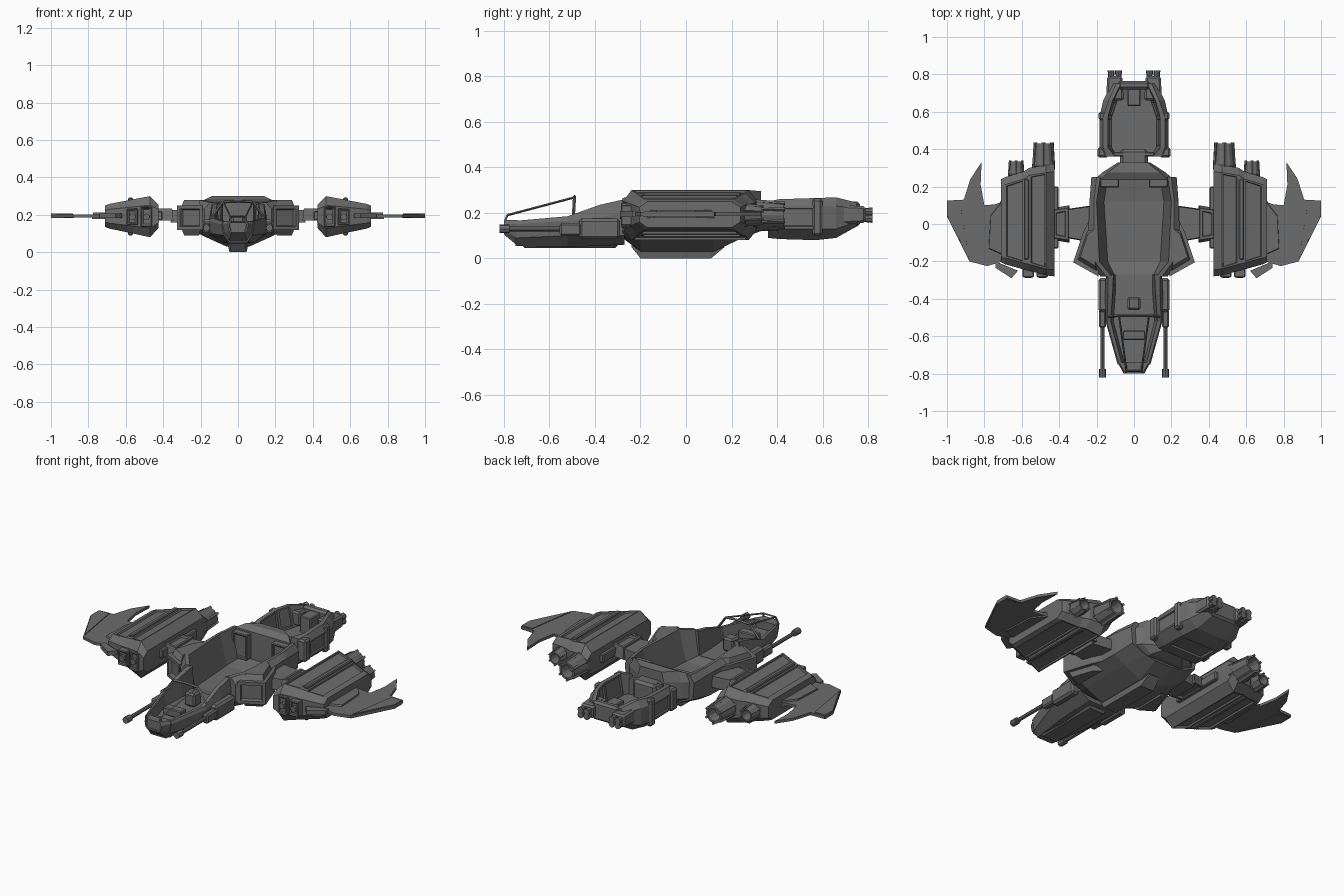
import bpy
import bmesh
from math import pi, cos, sin
from mathutils import Vector, Matrix

if "Cube" in bpy.data.objects:
    bpy.data.objects.remove(bpy.data.objects["Cube"])


def material(name, value):
    m = bpy.data.materials.new(name)
    m.use_nodes = True
    col = (value, value, value, 1)
    m.diffuse_color = col
    m.node_tree.nodes["Principled BSDF"].inputs["Base Color"].default_value = col
    return m


grey = material("hull grey", 0.15)


def finish(name, bm, mirror=False, bevel=0):
    bmesh.ops.recalc_face_normals(bm, faces=bm.faces)
    me = bpy.data.meshes.new(name)
    bm.to_mesh(me)
    bm.free()
    me.materials.append(grey)
    ob = bpy.data.objects.new(name, me)
    bpy.context.collection.objects.link(ob)
    if bevel:
        b = ob.modifiers.new("bevel", "BEVEL")
        b.width, b.segments = bevel, 1
    if mirror:
        ob.modifiers.new("mirror", "MIRROR")
    return ob


def panel(bm, rule, thickness, depth):
    """Sink a bordered panel into every face that meets the rule."""
    bmesh.ops.recalc_face_normals(bm, faces=bm.faces)
    bm.normal_update()
    faces = [f for f in bm.faces if rule(f)]
    if faces:
        bmesh.ops.inset_individual(bm, faces=faces, thickness=thickness, depth=0)
        bmesh.ops.inset_individual(bm, faces=faces, thickness=thickness * 0.3, depth=depth)


def loft(rings):
    bm = bmesh.new()
    rows = [[bm.verts.new(p) for p in r] for r in rings]
    n = len(rows[0])
    for a, b in zip(rows, rows[1:]):
        for i in range(n):
            j = (i + 1) % n
            bm.faces.new((a[i], a[j], b[j], b[i]))
    bm.faces.new(rows[0])
    bm.faces.new(rows[-1])
    return bm


def section(y, half):
    """Symmetric closed ring at y from its right half."""
    return [(x, y, z) for x, z in half] + [(-x, y, z) for x, z in reversed(half)]


def box(name, x, y, z, mirror=True, bevel=0.005, front=0, taper=1):
    """Box from ranges; front sinks the -y face, taper narrows the +y end."""
    cx, cz = sum(x) / 2, sum(z) / 2
    ring = [(x[0], z[0]), (x[1], z[0]), (x[1], z[1]), (x[0], z[1])]
    bm = loft([[(cx + (a - cx) * t, yy, cz + (b - cz) * t) for a, b in ring]
               for yy, t in ((y[0], 1), (y[1], taper))])
    if front:
        panel(bm, lambda f: f.normal.y < -0.9, front, -front)
    return finish(name, bm, mirror, bevel)


def prism(outline, z0, z1, shrink=1):
    c = sum((Vector(p) for p in outline), Vector((0, 0))) / len(outline)
    top = [c + (Vector(p) - c) * shrink for p in outline]
    return loft([[(x, y, z0) for x, y in outline], [(x, y, z1) for x, y in top]])


def rod(name, a, b, r0, r1=None, sides=8, mirror=True):
    a, b = Vector(a), Vector(b)
    rot = (b - a).to_track_quat("Z", "Y").to_matrix().to_4x4()
    bm = bmesh.new()
    bmesh.ops.create_cone(bm, cap_ends=True, segments=sides, radius1=r0,
                          radius2=r0 if r1 is None else r1, depth=(b - a).length,
                          matrix=Matrix.Translation((a + b) / 2) @ rot)
    return finish(name, bm, mirror)


def nozzle(name, x, z, y0, y1, r):
    """Hollow ribbed engine bell pointing back."""
    prof = [(r * 0.8, y0), (r, y0 + 0.02), (r * 0.82, y1), (r * 0.62, y1), (r * 0.5, y1 - 0.06)]
    ring = lambda rad, y: [(x + rad * cos(a * pi / 6), y, z + rad * sin(a * pi / 6)) for a in range(12)]
    finish(name, loft([ring(rad, y) for rad, y in prof]), True)
    for i in range(6):
        d = Vector((cos(i * pi / 3 + 0.5), 0, sin(i * pi / 3 + 0.5)))
        c = Vector((x, 0, z))
        rod(name + "_rib", c + d * r * 0.97 + Vector((0, y0, 0)),
            c + d * r * 0.82 + Vector((0, y1 + 0.005, 0)), r * 0.15, sides=4)


# Main hull: open tub with faceted underside
finish("main_hull", loft([
    section(-.28, [(.10, .12), (.12, .265), (.15, .265), (.18, .23), (.18, .13), (.13, .10), (.05, .09)]),
    section(-.20, [(.14, .10), (.185, .28), (.21, .28), (.25, .25), (.25, .12), (.17, .08), (.06, .03)]),
    section(.12, [(.16, .10), (.20, .28), (.215, .28), (.238, .25), (.238, .12), (.17, .08), (.06, .03)]),
    section(.25, [(.14, .12), (.18, .28), (.20, .28), (.228, .24), (.22, .14), (.13, .10), (.06, .09)])]))
keel = loft([section(-.24, [(.035, .06), (.035, .05)]), section(-.20, [(.06, .06), (.045, 0)]),
             section(.11, [(.06, .06), (.045, 0)]), section(.17, [(.035, .06), (.035, .05)])])
finish("keel", keel)

# Rear bulkhead and neck
finish("rear_bulkhead", loft([
    section(.235, [(.18, .28), (.215, .24), (.21, .14), (.12, .10)]),
    section(.275, [(.14, .30), (.17, .24), (.17, .14), (.11, .10)]),
    section(.33, [(.07, .295), (.085, .24), (.085, .14), (.06, .12)])]))
box("bulkhead_locker", (.08, .18), (.195, .24), (.12, .27), front=.012)
box("neck", (-.075, .075), (.31, .40), (.12, .24), mirror=False, bevel=.015)

# Side sponsons with square intakes
bm = prism([(.19, -.28), (.325, -.205), (.27, -.04), (.235, .03), (.19, .03)], .12, .25)
panel(bm, lambda f: f.normal.y < -0.7, .025, -.02)
finish("sponson", bm, True)
bm = prism([(.20, -.25), (.30, -.19), (.25, -.04), (.20, 0)], .25, .28, .8)
finish("sponson_cap", bm, True)
bm = prism([(.20, -.25), (.30, -.19), (.25, -.04), (.20, 0)], .12, .09, .8)
finish("sponson_base", bm, True)

# Pylons joining hull and nacelles
finish("pylon", prism([(.22, -.10), (.36, -.075), (.36, .08), (.22, .10)], .16, .225, .95), True)
bm = prism([(.345, -.10), (.44, -.085), (.44, .085), (.345, .10)], .17, .235, .85)
panel(bm, lambda f: abs(f.normal.z) > .9, .02, -.01)
finish("pylon_joint", bm, True)

# Nacelles, built in slices across x
slices = [(.425, -.28, .32, .13, .255), (.47, -.275, .315, .08, .30), (.56, -.25, .30, .10, .283),
          (.59, -.243, .28, .106, .277), (.69, -.215, .25, .127, .258), (.71, -.205, .24, .135, .25)]
rings = []
for x, f, b, lo, hi in slices:
    m = (hi - lo) * .22
    rings.append([(x, f, lo + m), (x, f, hi - m), (x, f + .035, hi), (x, b - .04, hi),
                  (x, b, hi - m), (x, b, lo + m), (x, b - .04, lo), (x, f + .035, lo)])
bm = loft(rings)
panel(bm, lambda f: abs(f.normal.z) > .85 and f.calc_area() > .03, .012, -.01)
finish("nacelle", bm, True)
box("nacelle_ridge", (.562, .588), (-.19, .24), (.09, .292))
for x, lo, hi in ((.49, .135, .245), (.565, .145, .235)):
    box("nacelle_intake", (x - .03, x + .03), (-.285, -.2), (lo, hi), bevel=.01, front=.012)
    rod("nacelle_gun", (x, -.29, .19), (x, -.2, .19), .018)
box("inner_rail", (.405, .43), (-.13, .2), (.17, .22))
nozzle("main_engine", .483, .19, .29, .43, .062)
nozzle("small_engine", .63, .19, .25, .335, .045)

# Thin swept wings
wing = [(.70, -.20), (.785, -.225), (.88, -.20), (1, .04), (1, .125), (.91, .13),
        (.875, .24), (.815, .33), (.82, .21), (.80, .10), (.745, .105), (.70, .12)]
finish("wing", prism(wing, .187, .203), True)
finish("wing_tip", prism([(.88, -.19), (1, .045), (1, .12), (.93, .12)], .183, .207, .97), True)
finish("wing_fin", prism([(.74, -.20), (.62, -.25), (.655, -.29), (.74, -.235)], .182, .208), True)
finish("wing_root", prism([(.69, -.18), (.78, -.14), (.77, .05), (.69, .15)], .178, .212, .9), True)

# Cockpit tub and nose
finish("cockpit", loft([
    section(-.27, [(.10, .12), (.11, .26), (.14, .26), (.15, .20), (.15, .10), (.09, .06)]),
    section(-.38, [(.10, .12), (.115, .235), (.14, .235), (.155, .18), (.155, .10), (.09, .055)]),
    section(-.52, [(.11, .12), (.125, .185), (.145, .185), (.152, .165), (.15, .10), (.085, .05)]),
    section(-.75, [(.05, .12), (.065, .165), (.08, .165), (.088, .15), (.075, .09), (.05, .055)])]))
bm = loft([section(-.74, [(.08, .168), (.088, .15), (.075, .09), (.05, .055)]),
           section(-.80, [(.045, .168), (.055, .15), (.05, .12), (.035, .105)])])
panel(bm, lambda f: f.normal.y < -.95, .008, -.006)
finish("nose", bm)
box("chin_pod", (-.06, .06), (-.72, -.3), (.045, .09), mirror=False, bevel=.012)
box("cockpit_seat", (-.035, .035), (-.46, -.39), (.12, .2), mirror=False, bevel=.01)
box("dashboard", (-.06, .06), (-.62, -.57), (.12, .165), mirror=False)

# Canopy frame
hoop = [(.14, -.495, .185), (.08, -.49, .268), (0, -.49, .272)]
for a, b in zip(hoop, hoop[1:]):
    rod("canopy_hoop", a, b, .007, sides=4)
rod("canopy_rail", hoop[1], (.04, -.785, .19), .005, sides=4)
rod("canopy_nose_post", (.04, -.785, .19), (.045, -.795, .165), .005, sides=4)
rod("canopy_nose_bar", (0, -.785, .19), (.04, -.785, .19), .005, sides=4)

# Cheek guns
box("gun_mount", (.14, .19), (-.47, -.29), (.085, .175), bevel=.012)
box("gun_breech", (.15, .188), (-.555, -.46), (.10, .155), bevel=.008)
rod("gun_barrel", (.168, -.80, .13), (.168, -.54, .13), .011)
rod("gun_muzzle", (.168, -.82, .13), (.168, -.775, .13), .019)

# Rear module: open tub with tapered tail
bm = loft([
    section(.36, [(.09, .14), (.10, .25), (.15, .25), (.18, .22), (.18, .14), (.13, .09)]),
    section(.41, [(.12, .14), (.14, .26), (.165, .26), (.185, .23), (.185, .13), (.13, .085)]),
    section(.57, [(.12, .14), (.14, .265), (.165, .265), (.185, .23), (.185, .13), (.13, .08)]),
    section(.66, [(.09, .14), (.115, .268), (.135, .268), (.165, .23), (.165, .13), (.11, .09)]),
    section(.75, [(.05, .16), (.07, .245), (.095, .245), (.12, .22), (.12, .16), (.08, .14)])])
panel(bm, lambda f: f.calc_area() > .012 and f.normal.z < .3 and f.normal.x ** 2 > .2, .015, -.008)
panel(bm, lambda f: f.normal.z < -.9 and f.calc_area() > .03, .03, -.01)
finish("rear_module", bm)
box("module_front_wall", (-.11, .11), (.36, .385), (.12, .24), mirror=False)
box("module_corner", (.135, .195), (.355, .41), (.12, .25), bevel=.01)
box("module_rib", (.15, .19), (.555, .60), (.1, .262), bevel=.01)
box("tail_wall", (-.085, .085), (.72, .765), (.14, .25), mirror=False, bevel=.012)
box("tail_console", (-.035, .035), (.63, .73), (.13, .235), mirror=False)

# Tail thrusters
box("thruster_housing", (.055, .15), (.66, .79), (.15, .235), bevel=.01, taper=.85)
for z in (.175, .205):
    for x in (.083, .122):
        rod("thruster_nozzle", (x, .77, z), (x, .82, z), .014, .019)
